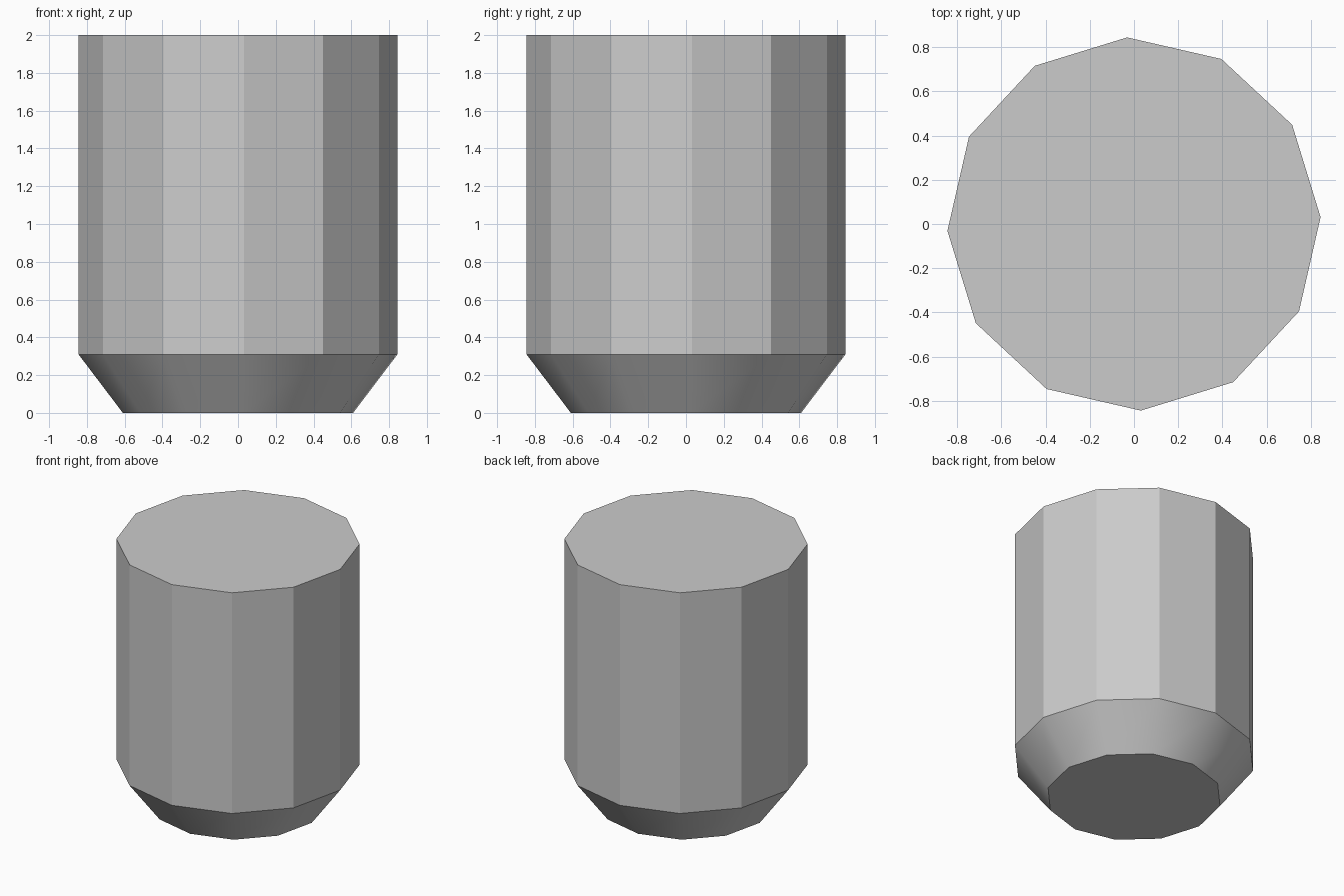
import bpy
import bmesh
from math import radians
from mathutils import Matrix

default = bpy.data.objects.get("Cube")
if default:
    bpy.data.objects.remove(default, do_unlink=True)

SIDES = 12
TURN = radians(2.1)
# (radius, height) of each ring, from the base up
PROFILE = [(0.61, 0.0), (0.845, 0.31), (0.845, 2.0)]

# Plain grey material
grey = bpy.data.materials.new("plain_grey")
grey.use_nodes = True
colour = (0.6, 0.6, 0.6, 1.0)
grey.diffuse_color = colour
grey.node_tree.nodes["Principled BSDF"].inputs["Base Color"].default_value = colour

# Twelve-sided body with a tapered foot
bm = bmesh.new()
rings = []
for radius, height in PROFILE:
    place = Matrix.Translation((0, 0, height)) @ Matrix.Rotation(TURN, 4, "Z")
    ring = [bm.verts.new(place @ (Matrix.Rotation(radians(360 * i / SIDES), 3, "Z").col[0] * radius))
            for i in range(SIDES)]
    rings.append(ring)
for low, high in zip(rings, rings[1:]):
    for i in range(SIDES):
        j = (i + 1) % SIDES
        bm.faces.new((low[i], low[j], high[j], high[i]))

# Flat base and top
bm.faces.new(rings[0][::-1])
bm.faces.new(rings[-1])

mesh = bpy.data.meshes.new("tapered_drum")
bm.to_mesh(mesh)
bm.free()
mesh.materials.append(grey)
drum = bpy.data.objects.new("tapered_drum", mesh)
bpy.context.collection.objects.link(drum)

# Soft taper, crisp upright facets
bpy.ops.object.select_all(action="DESELECT")
drum.select_set(True)
bpy.context.view_layer.objects.active = drum
bpy.ops.object.shade_smooth_by_angle(angle=radians(27))
